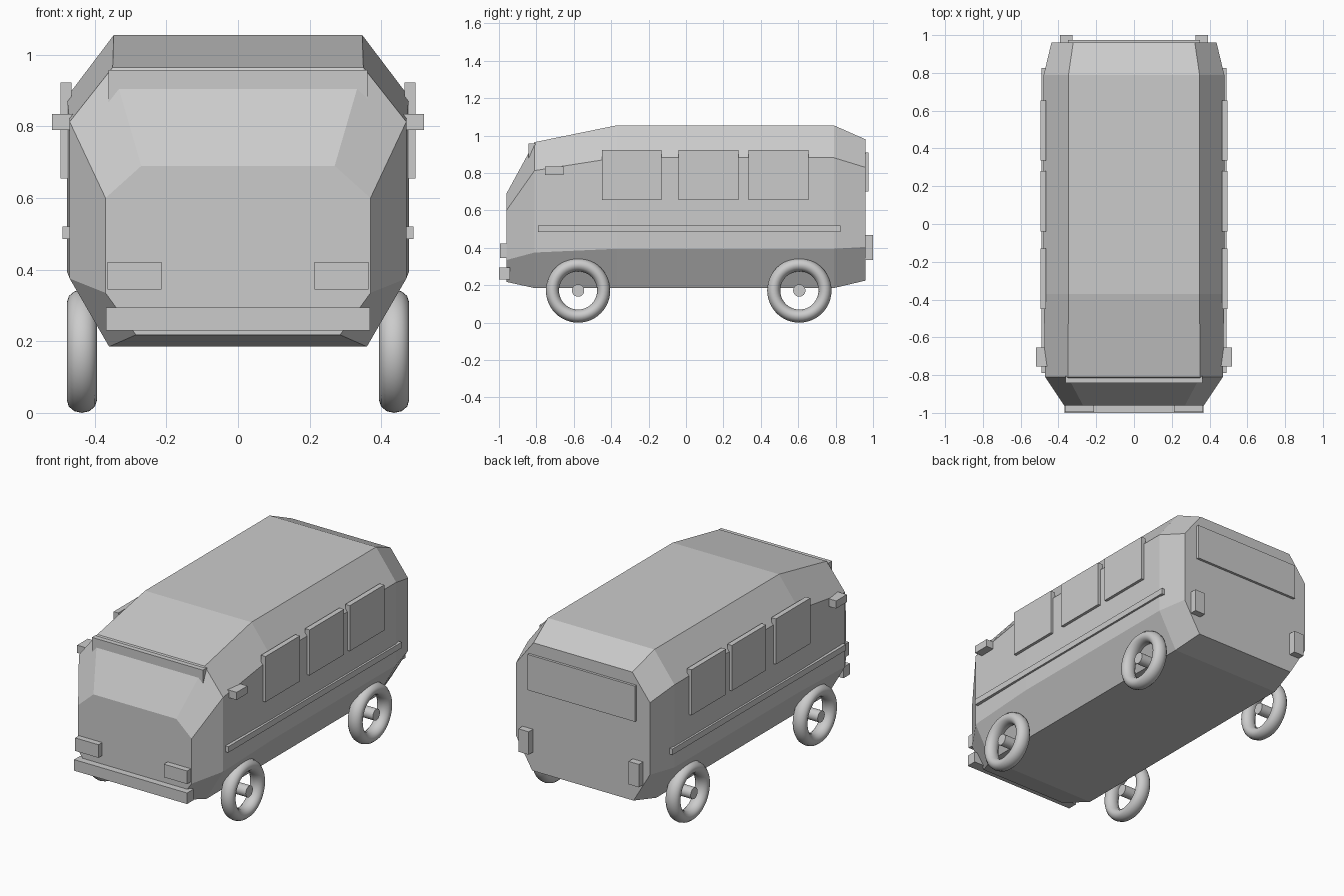
import bpy, bmesh
from math import pi

cube = bpy.data.objects.get("Cube")
if cube:
    bpy.data.objects.remove(cube, do_unlink=True)

grey = bpy.data.materials.new("plain_grey")
grey.use_nodes = True
grey.diffuse_color = (0.6, 0.6, 0.6, 1)
grey.node_tree.nodes["Principled BSDF"].inputs["Base Color"].default_value = (0.6, 0.6, 0.6, 1)


def finish(name, bm):
    bmesh.ops.recalc_face_normals(bm, faces=bm.faces)
    mesh = bpy.data.meshes.new(name)
    bm.to_mesh(mesh)
    bm.free()
    mesh.materials.append(grey)
    obj = bpy.data.objects.new(name, mesh)
    bpy.context.collection.objects.link(obj)
    return obj


def box(name, x, y, z):
    """Box given by its (low, high) range on each axis."""
    bm = bmesh.new()
    bmesh.ops.create_cube(bm, size=1)
    for v in bm.verts:
        v.co = [(lo + hi) / 2 + c * (hi - lo) for c, (lo, hi) in zip(v.co, (x, y, z))]
    return finish(name, bm)


def box_pair(name, x, y, z):
    box("left_" + name, x, y, z)
    box("right_" + name, (-x[1], -x[0]), y, z)


# Body: octagonal sections lofted from front to back
# y, roof half width, roof z, side half width, shoulder z, sill z, floor half width, floor z
sections = [
    (-0.96, 0.27, 0.69, 0.37, 0.60, 0.335, 0.285, 0.218),
    (-0.81, 0.35, 0.965, 0.47, 0.813, 0.375, 0.36, 0.185),
    (-0.37, 0.347, 1.055, 0.478, 0.882, 0.395, 0.36, 0.185),
    (0.79, 0.347, 1.055, 0.478, 0.882, 0.395, 0.36, 0.185),
    (0.96, 0.322, 0.98, 0.437, 0.83, 0.405, 0.33, 0.225),
]
bm = bmesh.new()
rings = []
for y, roof, top, side, shoulder, sill, floor, low in sections:
    half = [(floor, low), (side, sill), (side, shoulder), (roof, top)]
    outline = half + [(-x, z) for x, z in reversed(half)]
    rings.append([bm.verts.new((x, y, z)) for x, z in outline])
for a, b in zip(rings, rings[1:]):
    for i in range(8):
        j = (i + 1) % 8
        bm.faces.new((a[i], a[j], b[j], b[i]))
bm.faces.new(rings[0])
bm.faces.new(rings[-1])
finish("body", bm)

# Side windows, trim strips and mirrors
for name, y in (("front", -0.45), ("middle", -0.04), ("rear", 0.335)):
    box_pair(name + "_side_window", (0.465, 0.495), (y, y + 0.32), (0.655, 0.923))
box_pair("trim_strip", (0.465, 0.49), (-0.79, 0.825), (0.485, 0.52))
box_pair("mirror", (0.455, 0.52), (-0.755, -0.655), (0.79, 0.835))

# Front and rear fittings
box("windscreen_visor", (-0.362, 0.362), (-0.843, -0.805), (0.865, 0.957))
box("front_bumper", (-0.368, 0.368), (-1.0, -0.94), (0.23, 0.295))
box_pair("headlight", (0.213, 0.365), (-0.995, -0.95), (0.345, 0.422))
box("rear_window", (-0.35, 0.35), (0.95, 0.975), (0.70, 0.91))
box_pair("tail_light", (0.325, 0.393), (0.95, 1.0), (0.335, 0.47))


# Wheels: ring tyre around a small free hub
def wheel(name, x, y):
    centre = (x, y, 0.172)
    turn = (0, pi / 2, 0)
    bpy.ops.mesh.primitive_torus_add(location=centre, rotation=turn, major_segments=48,
                                     minor_segments=12, major_radius=0.137, minor_radius=0.035)
    tyre = bpy.context.object
    tyre.name = name + "_tyre"
    tyre.scale.z = 1.2
    bpy.ops.object.shade_smooth_by_angle(angle=pi / 3)
    bpy.ops.mesh.primitive_cylinder_add(location=centre, rotation=turn, vertices=32,
                                        radius=0.033, depth=0.083)
    hub = bpy.context.object
    hub.name = name + "_hub"
    bpy.ops.object.shade_smooth_by_angle(angle=pi / 6)
    for part in (tyre, hub):
        part.data.materials.append(grey)


for end, y in (("front", -0.577), ("rear", 0.606)):
    wheel(end + "_left_wheel", 0.436, y)
    wheel(end + "_right_wheel", -0.436, y)
